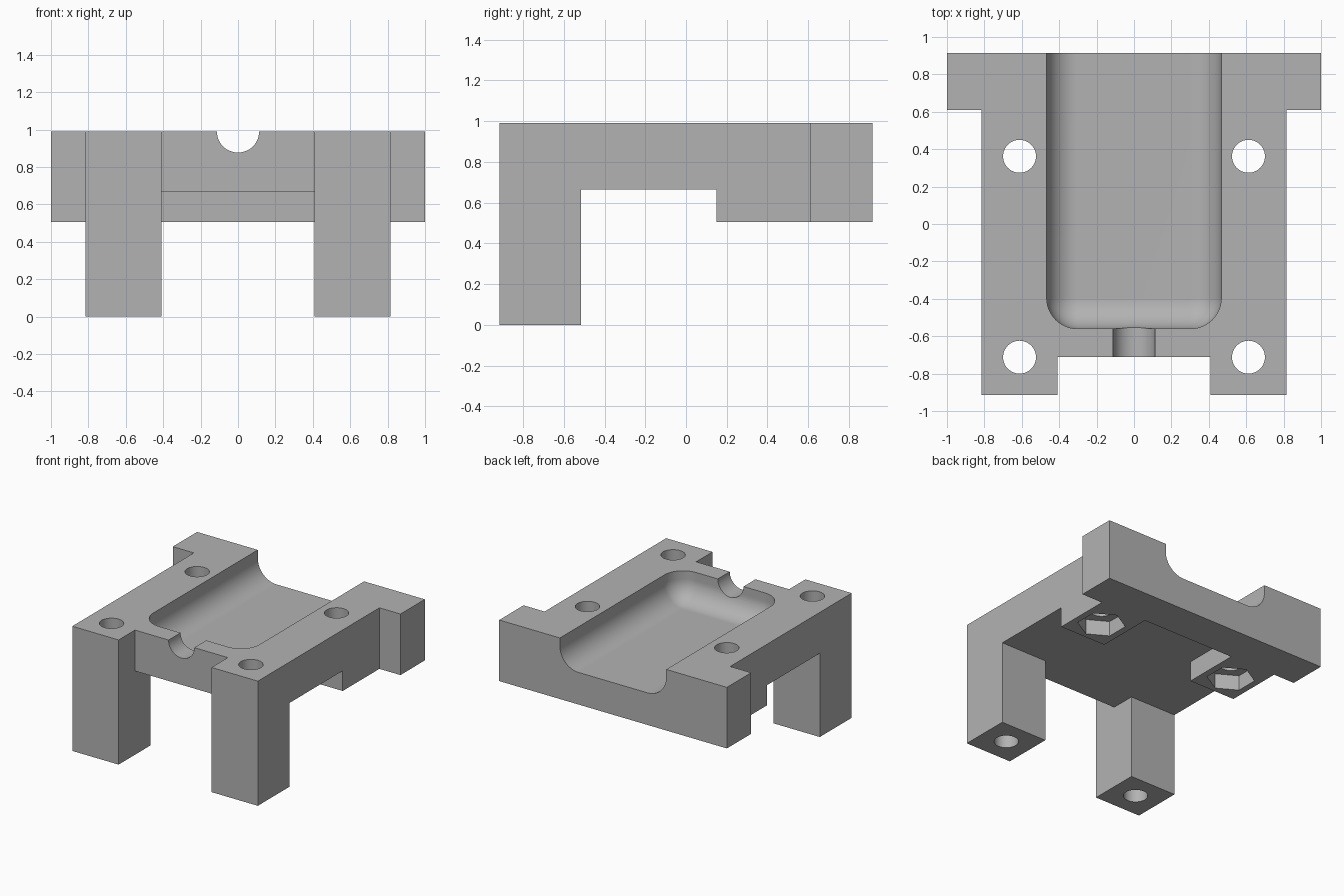
import bpy, bmesh, math
from mathutils import Matrix, Vector

if "Cube" in bpy.data.objects:
    bpy.data.objects.remove(bpy.data.objects["Cube"], do_unlink=True)

TOP, BACK = 0.99, 0.915
SLAB, PAD = 0.665, 0.505          # underside heights of the slab and of the rear bar
LEG_IN, LEG_OUT, LEG_BACK = 0.408, 0.815, -0.515
BAR, HOLE_X = 0.61, 0.612

grey = bpy.data.materials.new("plain grey")
grey.use_nodes = True
grey.diffuse_color = (0.45, 0.45, 0.45, 1)
grey.node_tree.nodes["Principled BSDF"].inputs["Base Color"].default_value = grey.diffuse_color


def make(name, bm):
    bmesh.ops.recalc_face_normals(bm, faces=bm.faces)
    mesh = bpy.data.meshes.new(name)
    bm.to_mesh(mesh)
    bm.free()
    obj = bpy.data.objects.new(name, mesh)
    obj.data.materials.append(grey)
    bpy.context.collection.objects.link(obj)
    return obj


def box_mesh(low, high):
    low, high = Vector(low), Vector(high)
    bm = bmesh.new()
    bmesh.ops.create_cube(bm, size=1)
    bmesh.ops.scale(bm, vec=high - low, verts=bm.verts)
    bmesh.ops.translate(bm, vec=(low + high) / 2, verts=bm.verts)
    return bm


def rod(name, centre, radius, length, sides, rotation):
    bm = bmesh.new()
    bmesh.ops.create_cone(bm, cap_ends=True, segments=sides, radius1=radius, radius2=radius,
                          depth=length, matrix=Matrix.Translation(centre) @ rotation)
    return make(name, bm)


# Block with the plan outline, mirrored about x = 0
half = [(LEG_IN, -0.71), (LEG_IN, -BACK), (LEG_OUT, -BACK), (LEG_OUT, BAR), (1, BAR), (1, BACK)]
outline = half + [(-x, y) for x, y in reversed(half)]
bm = bmesh.new()
face = bm.faces.new([bm.verts.new((x, y, 0)) for x, y in outline])
wall = bmesh.ops.extrude_face_region(bm, geom=[face])
bmesh.ops.translate(bm, vec=(0, 0, TOP), verts=[v for v in wall["geom"] if isinstance(v, bmesh.types.BMVert)])
holder = make("holder_body", bm)

# Spaces under the slab that leave the legs, rear bar and pads standing
cutters = [
    make("rear_clearance", box_mesh((-2, LEG_BACK, -1), (2, 2, PAD))),
    make("side_clearance", box_mesh((-2, LEG_BACK, -1), (2, 0.15, SLAB))),
    make("middle_clearance", box_mesh((-LEG_IN, -2, -1), (LEG_IN, BAR, SLAB))),
]

# Rounded trough, open at the back
bm = box_mesh((-0.467, -0.56, TOP - 0.23), (0.467, 1.3, 1.4))
rounded = []
for e in bm.edges:
    a, b = (v.co for v in e.verts)
    bottom = max(a.z, b.z) < TOP
    at_back = min(a.y, b.y) > 1
    upright = abs(a.z - b.z) > 0.1
    if (bottom or upright) and not at_back:
        rounded.append(e)
bmesh.ops.bevel(bm, geom=rounded, offset=0.165, segments=12, profile=0.5, affect='EDGES')
cutters.append(make("trough", bm))

# Half-round notch through the front wall
cutters.append(rod("cable_notch", (0, -0.65, TOP), 0.113, 0.5, 48, Matrix.Rotation(math.pi / 2, 4, 'X')))

# Screw holes, with hexagonal nut pockets under the rear pair
for side in (-1, 1):
    for y in (-0.712, 0.362):
        cutters.append(rod("screw_hole", (side * HOLE_X, y, 0.5), 0.088, 2, 40, Matrix()))
    cutters.append(rod("nut_pocket", (side * HOLE_X, 0.362, PAD), 0.175, 0.24, 6, Matrix()))

bpy.context.view_layer.objects.active = holder
holder.select_set(True)
for cutter in cutters:
    cutter.hide_render = True
    cut = holder.modifiers.new(cutter.name, 'BOOLEAN')
    cut.operation, cut.solver, cut.object = 'DIFFERENCE', 'EXACT', cutter
    bpy.ops.object.modifier_apply(modifier=cut.name)
    bpy.data.objects.remove(cutter, do_unlink=True)

# Smooth curved walls, crisp edges
bpy.ops.object.shade_smooth_by_angle(angle=math.radians(30))
weighted = holder.modifiers.new("flat faces", 'WEIGHTED_NORMAL')
weighted.keep_sharp = True
